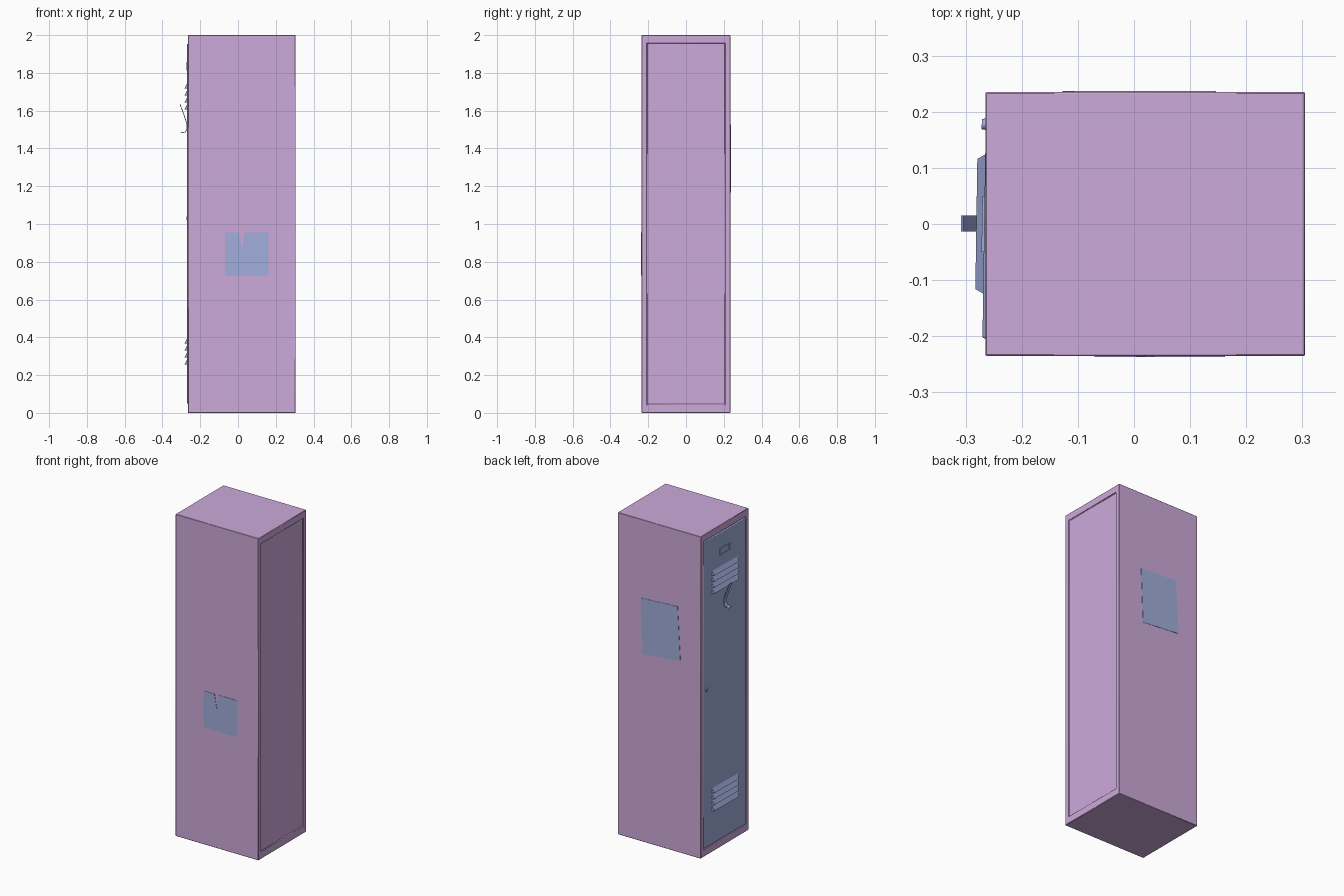
import bpy, bmesh, math
from mathutils import Vector

if "Cube" in bpy.data.objects:
    bpy.data.objects.remove(bpy.data.objects["Cube"])


def make_mat(name, rgb):
    m = bpy.data.materials.new(name)
    m.diffuse_color = (*rgb, 1)
    m.use_nodes = True
    m.node_tree.nodes["Principled BSDF"].inputs["Base Color"].default_value = m.diffuse_color
    return m


LILAC = make_mat("lilac paint", (0.61, 0.40, 0.70))
BLUE = make_mat("dusty blue paint", (0.36, 0.42, 0.72))

X0, X1, Y, H = -0.265, 0.305, 0.235, 2.0   # cabinet limits
DOOR_X = -0.267                            # front plane of the door


def finish(bm, name, mat, bevel=0.0, segs=2):
    bmesh.ops.recalc_face_normals(bm, faces=bm.faces)
    me = bpy.data.meshes.new(name)
    bm.to_mesh(me)
    bm.free()
    me.materials.append(mat)
    ob = bpy.data.objects.new(name, me)
    bpy.context.collection.objects.link(ob)
    if bevel:
        mod = ob.modifiers.new("bevel", 'BEVEL')
        mod.width, mod.segments = bevel, segs
        mod.limit_method = 'ANGLE'
    bpy.ops.object.select_all(action='DESELECT')
    ob.select_set(True)
    bpy.context.view_layer.objects.active = ob
    bpy.ops.object.shade_smooth_by_angle(angle=math.radians(35))
    return ob


def lean(bm):
    """The door stands very slightly proud along its free edge."""
    for v in bm.verts:
        v.co.x += 0.015 * v.co.y


def prism(points, offset):
    """Closed outline extruded along an offset vector."""
    bm = bmesh.new()
    f = bm.faces.new([bm.verts.new(p) for p in points])
    ext = bmesh.ops.extrude_face_region(bm, geom=[f])
    verts = [g for g in ext["geom"] if isinstance(g, bmesh.types.BMVert)]
    bmesh.ops.translate(bm, verts=verts, vec=Vector(offset))
    return bm


def door_box(name, x_a, x_b, y_a, y_b, z_a, z_b, bevel=0.0):
    pts = [(x_a, y_a, z_a), (x_a, y_b, z_a), (x_a, y_b, z_b), (x_a, y_a, z_b)]
    bm = prism(pts, (x_b - x_a, 0, 0))
    lean(bm)
    return finish(bm, name, BLUE, bevel)


# Cabinet: box with a recessed panel at the back and a recess for the door
bm = prism([(X0, -Y, 0), (X1, -Y, 0), (X1, -Y, H), (X0, -Y, H)], (0, 2 * Y, 0))
bmesh.ops.recalc_face_normals(bm, faces=bm.faces)
for face in [f for f in bm.faces if abs(f.normal.x) > 0.9]:
    back = face.normal.x > 0
    bmesh.ops.inset_individual(bm, faces=[face], thickness=0.02)
    for v in face.verts:
        v.co.y = math.copysign(0.207, v.co.y)
        v.co.z = 1.957 if v.co.z > 1 else 0.045
    rim = list(face.verts)
    new = bmesh.ops.extrude_discrete_faces(bm, faces=[face])["faces"][0]
    for v in new.verts:
        v.co.x += -0.006 if back else 0.014
finish(bm, "locker_cabinet", LILAC, 0.002, 1)

# Door
door_box("door", DOOR_X, -0.252, -0.204, 0.204, 0.049, 1.953, 0.004)

# Louvres: two groups of four downward hoods
for group, base in (("lower", 0.255), ("upper", 1.605)):
    for i in range(4):
        z = base + i * 0.037
        bm = bmesh.new()
        x_in, x_out = DOOR_X + 0.002, DOOR_X - 0.014
        coords = [(x_in, -0.125, z), (x_in, 0.125, z),
                  (x_in, 0.125, z + 0.033), (x_in, -0.125, z + 0.033),
                  (x_out, -0.116, z + 0.002), (x_out, 0.116, z + 0.002)]
        v = [bm.verts.new(c) for c in coords]
        for idx in ((0, 1, 2, 3), (0, 1, 5, 4), (3, 2, 5, 4), (0, 4, 3), (1, 2, 5)):
            bm.faces.new([v[k] for k in idx])
        lean(bm)
        finish(bm, f"{group}_louvre_{i + 1}", BLUE)

# Card holder: lower lip and two side lips
F = DOOR_X - 0.004
door_box("card_holder_bottom", DOOR_X + 0.001, F, -0.05, 0.05, 1.812, 1.819)
for side, y in (("left", 0.046), ("right", -0.046)):
    door_box(f"card_holder_{side}", DOOR_X + 0.001, F, y - 0.004, y + 0.004, 1.812, 1.855)
door_box("card_holder_top", DOOR_X + 0.001, F, -0.05, 0.05, 1.851, 1.857)

# Handle: curved strip, flared at the top and hooked at the bottom
path = [(-0.305, 1.635), (-0.290, 1.594), (-0.276, 1.555), (-0.269, 1.528),
        (-0.268, 1.508), (-0.272, 1.493), (-0.281, 1.484), (-0.303, 1.481)]
left = []
for i, p in enumerate(path):
    a, b = path[max(i - 1, 0)], path[min(i + 1, len(path) - 1)]
    t = Vector((b[0] - a[0], b[1] - a[1])).normalized()
    left.append((p[0] + t.y * 0.004, p[1] - t.x * 0.004))
outline = [(x, -0.013, z) for x, z in path + left[::-1]]
finish(prism(outline, (0, 0.028, 0)), "door_handle", BLUE)

# Lock: small round stud near the door edge
bm = bmesh.new()
bmesh.ops.create_cone(bm, cap_ends=True, segments=16, radius1=0.011, radius2=0.009, depth=0.012)
for v in bm.verts:
    v.co = Vector((DOOR_X - 0.001 - v.co.z, 0.178 + v.co.x, 1.03 + v.co.y))
lean(bm)
finish(bm, "lock_stud", BLUE)

# Stickers: thin plates on the two sides
front = [(-0.07, 0.728), (0.162, 0.728), (0.162, 0.955), (0.035, 0.955),
         (0.020, 0.868), (0.004, 0.955), (-0.07, 0.955)]
rear = [(0.146, 1.512), (-0.108, 1.526), (-0.127, 1.19), (0.132, 1.168)]
finish(prism([(x, -Y + 0.001, z) for x, z in front], (0, -0.003, 0)), "torn_sticker", BLUE)
finish(prism([(x, Y - 0.001, z) for x, z in rear], (0, 0.003, 0)), "square_sticker", BLUE)
